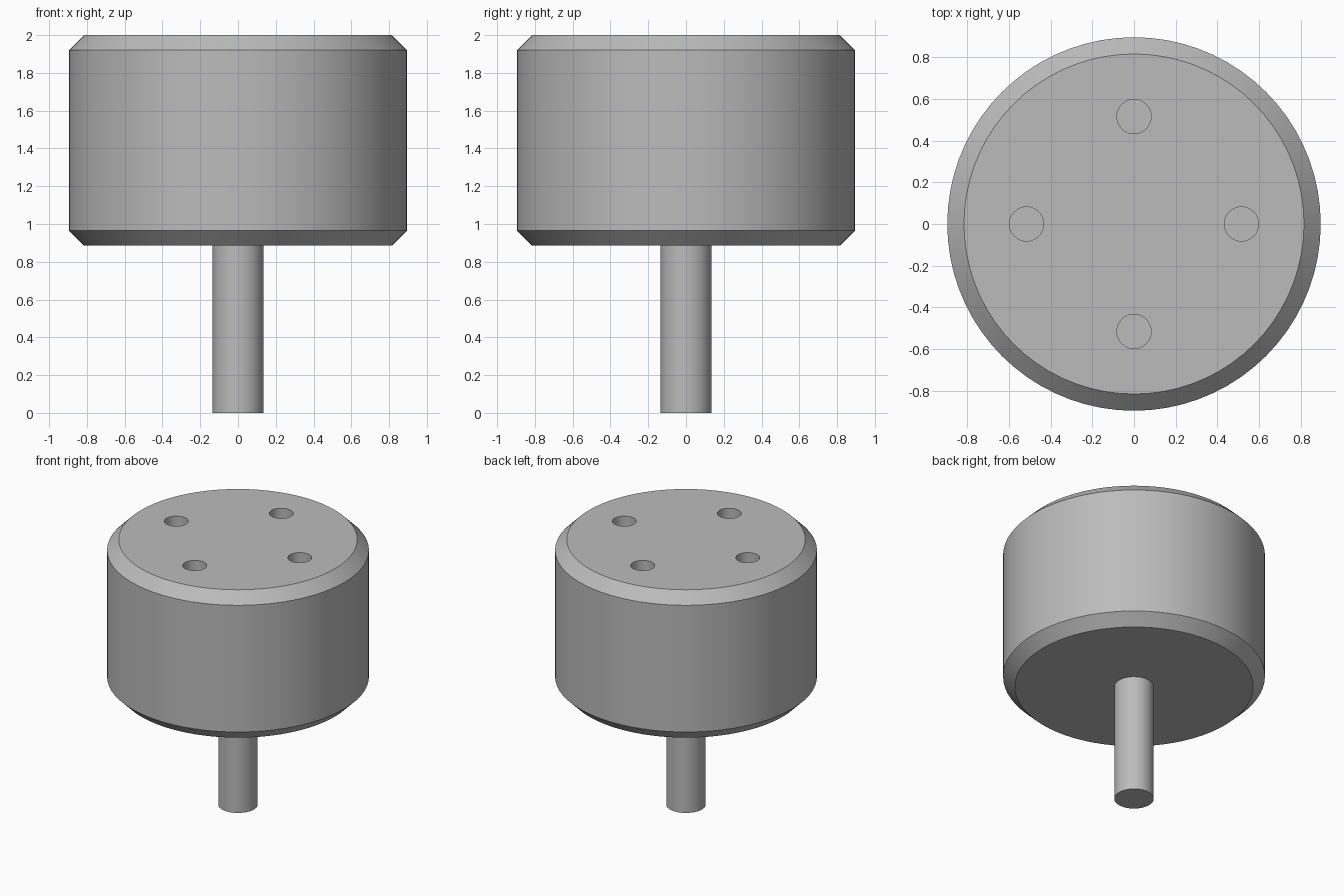
import bpy, bmesh, math

cube = bpy.data.objects.get("Cube")
if cube:
    bpy.data.objects.remove(cube, do_unlink=True)

BODY_R, BODY_BOTTOM, TOP, CHAMFER = 0.895, 0.885, 2.0, 0.08
SHAFT_R = 0.135
HOLE_R, HOLE_RING, HOLE_DEPTH = 0.082, 0.515, 0.3

grey = bpy.data.materials.new("plain grey")
grey.use_nodes = True
colour = (0.5, 0.5, 0.5, 1)
grey.diffuse_color = colour
grey.node_tree.nodes["Principled BSDF"].inputs["Base Color"].default_value = colour


def cylinder(name, radius, bottom, top, x=0, y=0, sides=64):
    bpy.ops.mesh.primitive_cylinder_add(
        vertices=sides, radius=radius, depth=top - bottom,
        location=(x, y, (top + bottom) / 2))
    obj = bpy.context.object
    obj.name = name
    obj.data.materials.append(grey)
    return obj


def smooth(obj):
    bpy.ops.object.select_all(action="DESELECT")
    obj.select_set(True)
    bpy.context.view_layer.objects.active = obj
    bpy.ops.object.shade_smooth_by_angle(angle=math.radians(30))


# Drum with chamfered rims
drum = cylinder("drum", BODY_R, BODY_BOTTOM, TOP, sides=72)
bm = bmesh.new()
bm.from_mesh(drum.data)
rims = [e for e in bm.edges if abs(e.verts[0].co.z - e.verts[1].co.z) < 0.001]
bmesh.ops.bevel(bm, geom=rims, offset=CHAMFER, segments=1, affect="EDGES")
bm.to_mesh(drum.data)
bm.free()

# Four blind holes in the top face
for i in range(4):
    a = i * math.pi / 2
    cutter = cylinder("hole_cutter", HOLE_R, TOP - HOLE_DEPTH, TOP + 0.1,
                      HOLE_RING * math.cos(a), HOLE_RING * math.sin(a), sides=32)
    cut = drum.modifiers.new("hole", "BOOLEAN")
    cut.operation = "DIFFERENCE"
    cut.solver = "EXACT"
    cut.object = cutter
    bpy.context.view_layer.objects.active = drum
    bpy.ops.object.modifier_apply(modifier=cut.name)
    bpy.data.objects.remove(cutter, do_unlink=True)
smooth(drum)

# Shaft below the drum
shaft = cylinder("shaft", SHAFT_R, 0, BODY_BOTTOM + 0.02, sides=48)
smooth(shaft)
